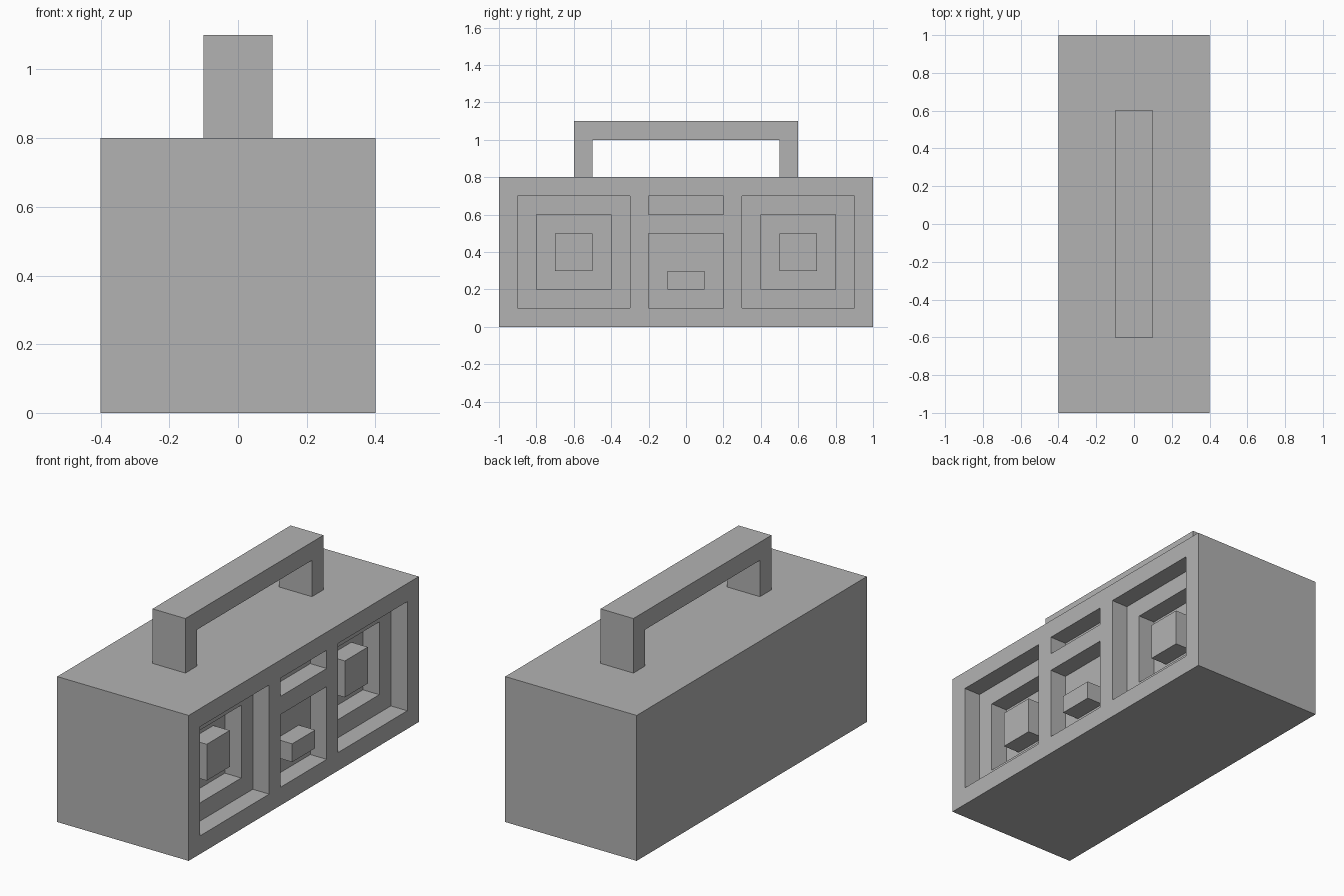
import bpy
import bmesh
from mathutils import Vector

old = bpy.data.objects.get("Cube")
if old:
    bpy.data.objects.remove(old, do_unlink=True)

# Single grey material
GREY = (0.448, 0.448, 0.448, 1.0)
grey = bpy.data.materials.new("plain grey")
grey.use_nodes = True
grey.diffuse_color = GREY
grey.node_tree.nodes["Principled BSDF"].inputs["Base Color"].default_value = GREY


def finish(bm, name):
    mesh = bpy.data.meshes.new(name)
    bmesh.ops.recalc_face_normals(bm, faces=bm.faces)
    bm.to_mesh(mesh)
    bm.free()
    mesh.materials.append(grey)
    obj = bpy.data.objects.new(name, mesh)
    bpy.context.scene.collection.objects.link(obj)
    return obj


def box(name, x, y, z):
    """Box spanning the (low, high) range on each axis."""
    bm = bmesh.new()
    bmesh.ops.create_cube(bm, size=1)
    for v in bm.verts:
        v.co = Vector([(lo + hi) / 2 + c * (hi - lo)
                       for c, (lo, hi) in zip(v.co, (x, y, z))])
    return finish(bm, name)


def recess(target, floor, y, z):
    """Cut a pocket into the +x side, down to x = floor."""
    cutter = box("cutter", (floor, 0.6), y, z)
    cutter.hide_render = True
    mod = target.modifiers.new("recess", 'BOOLEAN')
    mod.operation = 'DIFFERENCE'
    mod.solver = 'EXACT'
    mod.object = cutter
    bpy.context.view_layer.objects.active = target
    bpy.ops.object.modifier_apply(modifier=mod.name)
    bpy.data.objects.remove(cutter, do_unlink=True)


# Body with display slot and tape bay
body = box("body", (-0.4, 0.4), (-1, 1), (0, 0.8))
recess(body, 0.3, (-0.2, 0.2), (0.6, 0.7))
recess(body, 0.3, (-0.2, 0.2), (0.1, 0.5))
box("tape_block", (0.3, 0.4), (-0.1, 0.1), (0.2, 0.3))

# Two stepped square speakers with a raised centre
for side, c in (("front", -0.6), ("back", 0.6)):
    for floor, r in ((0.3, 0.3), (0.2, 0.2)):
        recess(body, floor, (c - r, c + r), (0.4 - r, 0.4 + r))
    box(side + "_speaker_centre", (0.2, 0.3), (c - 0.1, c + 0.1), (0.3, 0.5))

# Handle: U-shaped profile extruded across x
half = [(0.6, 0.8), (0.6, 1.1)]
inner = [(0.5, 1.0), (0.5, 0.8)]
outline = half + [(-y, z) for y, z in reversed(half)]
outline += [(-y, z) for y, z in reversed(inner)] + inner
bm = bmesh.new()
face = bm.faces.new([bm.verts.new((-0.1, y, z)) for y, z in outline])
ext = bmesh.ops.extrude_face_region(bm, geom=[face])
bmesh.ops.translate(bm, vec=(0.2, 0, 0),
                    verts=[g for g in ext["geom"] if isinstance(g, bmesh.types.BMVert)])
finish(bm, "handle")
